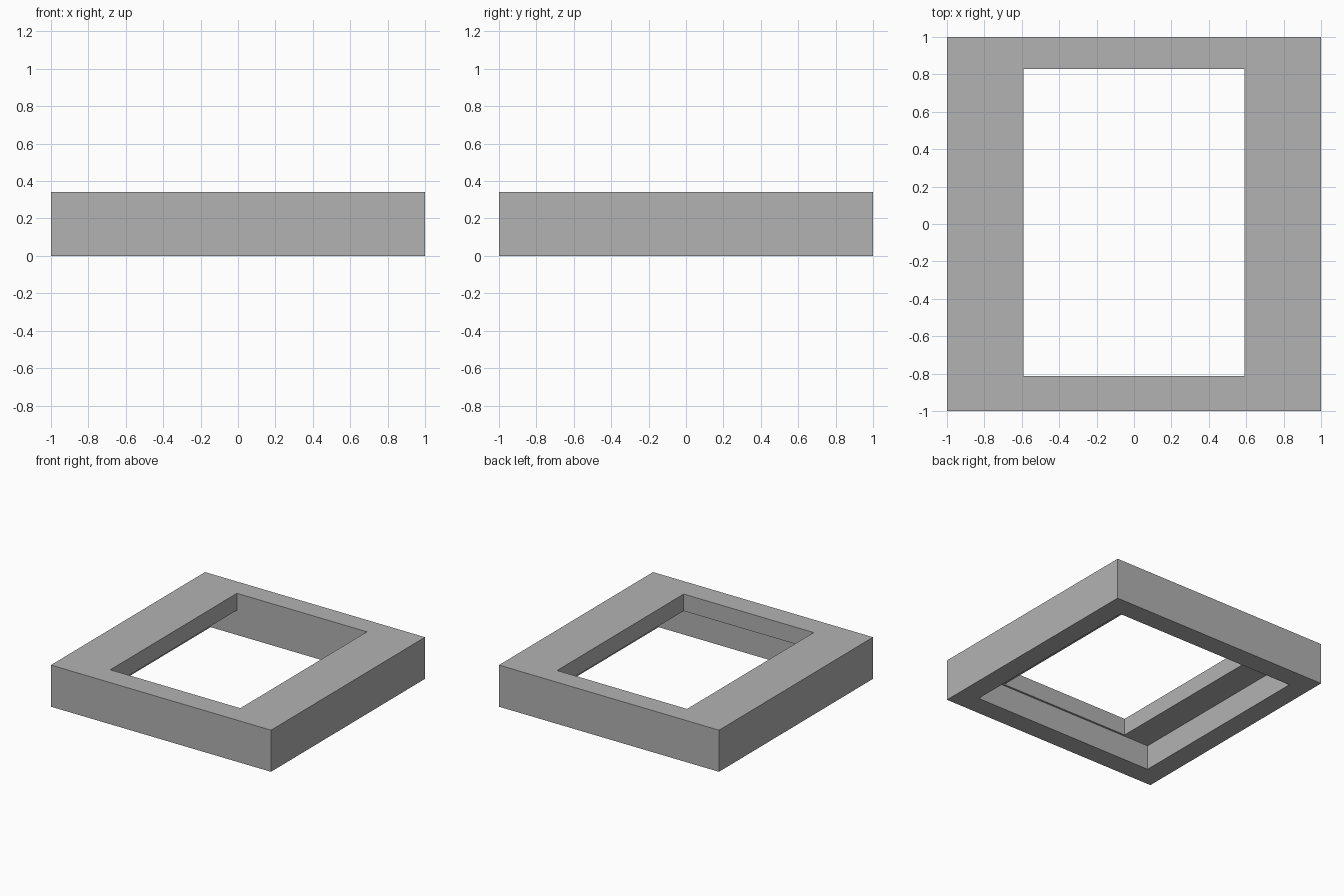
import bpy

if "Cube" in bpy.data.objects:
    bpy.data.objects.remove(bpy.data.objects["Cube"], do_unlink=True)

HEIGHT = 0.342
LEDGE = 0.203      # underside of the top lip
OVERCUT = 0.1

grey = bpy.data.materials.new("plain grey")
grey.use_nodes = True
colour = (0.448, 0.448, 0.448, 1)
grey.diffuse_color = colour
grey.node_tree.nodes["Principled BSDF"].inputs["Base Color"].default_value = colour


def box(name, low, high):
    """Box between two opposite corners."""
    centre = [(a + b) / 2 for a, b in zip(low, high)]
    bpy.ops.mesh.primitive_cube_add(size=1, location=centre)
    obj = bpy.context.object
    obj.name = name
    obj.scale = [b - a for a, b in zip(low, high)]
    bpy.ops.object.transform_apply(location=True, rotation=False, scale=True)
    obj.data.materials.append(grey)
    return obj


def cut(target, cutter):
    """Subtract the cutter and discard it."""
    mod = target.modifiers.new("opening", "BOOLEAN")
    mod.operation = "DIFFERENCE"
    mod.solver = "EXACT"
    mod.object = cutter
    cutter.hide_render = True
    bpy.context.view_layer.update()
    bpy.context.view_layer.objects.active = target
    bpy.ops.object.modifier_apply(modifier=mod.name)
    bpy.data.objects.remove(cutter, do_unlink=True)


# Square outer block
frame = box("frame", (-1, -1, 0), (1, 1, HEIGHT))

# Wide square recess from below
cut(frame, box("recess_cutter", (-0.83, -0.83, -OVERCUT), (0.83, 0.83, LEDGE)))

# Narrower opening through the top lip, flush with the recess at the back
cut(frame, box("opening_cutter", (-0.591, -0.814, LEDGE - OVERCUT),
               (0.591, 0.83, HEIGHT + OVERCUT)))
